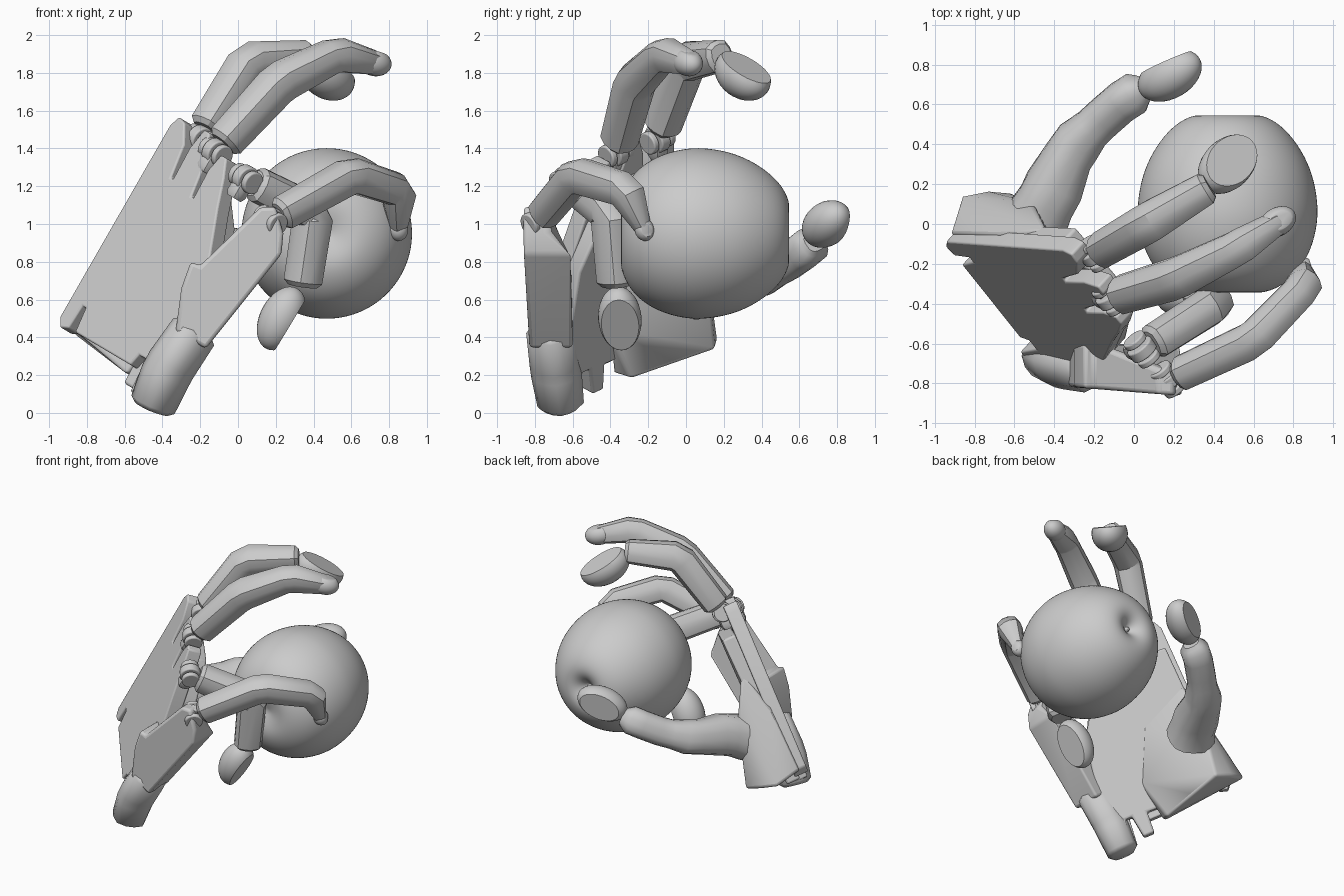
import bpy, bmesh, math
from mathutils import Vector, Matrix

if "Cube" in bpy.data.objects:
    bpy.data.objects.remove(bpy.data.objects["Cube"])

grey = bpy.data.materials.new("plain grey")
grey.use_nodes = True
grey.diffuse_color = (0.6, 0.6, 0.6, 1)
grey.node_tree.nodes["Principled BSDF"].inputs["Base Color"].default_value = (0.6, 0.6, 0.6, 1)

# Hand frame: along the palm, across towards the little finger, out of the palm
ALONG = Vector((0.51, 0, 0.86)).normalized()
ACROSS = Vector((0.58, -0.73, -0.35))
ACROSS = (ACROSS - ACROSS.dot(ALONG) * ALONG).normalized()
OUT = ALONG.cross(ACROSS)
ORIGIN = Vector((-0.9, 0.03, 0.45))


def hand(a, b, c):
    return ORIGIN + a * ALONG + b * ACROSS + c * OUT


def finish(name, bm, bevel=0, angle=35):
    bmesh.ops.recalc_face_normals(bm, faces=bm.faces)
    mesh = bpy.data.meshes.new(name)
    bm.to_mesh(mesh)
    bm.free()
    mesh.materials.append(grey)
    obj = bpy.data.objects.new(name, mesh)
    bpy.context.collection.objects.link(obj)
    if bevel:
        mod = obj.modifiers.new("round", "BEVEL")
        mod.width, mod.segments = bevel, 3
    bpy.ops.object.select_all(action="DESELECT")
    obj.select_set(True)
    bpy.context.view_layer.objects.active = obj
    bpy.ops.object.shade_smooth_by_angle(angle=math.radians(angle))
    return obj


def slab(name, outline, low, high, place, bevel):
    bm = bmesh.new()
    rings = [[bm.verts.new(place(p, q, d)) for p, q in outline] for d in (low, high)]
    for ring in rings:
        bm.faces.new(ring)
    for i in range(len(outline)):
        j = (i + 1) % len(outline)
        bm.faces.new((rings[0][i], rings[0][j], rings[1][j], rings[1][i]))
    return finish(name, bm, bevel)


def tube(name, points, radii, cut=0.035, sides=12, flat=0.95, angle=28):
    # Rounded-square tube with chamfered ends and bends
    pts = [Vector(p) for p in points]
    path = [(pts[0], radii[0] * 0.75)]
    for i, (p, r) in enumerate(zip(pts, radii)):
        for other in (i - 1, i + 1):
            if 0 <= other < len(pts):
                d = (pts[other] - p).normalized()
                path.append((p + d * (cut if 0 < i < len(pts) - 1 else 0.025), r))
    path.append((pts[-1], radii[-1] * 0.75))
    bm = bmesh.new()
    rings = []
    for i, (p, r) in enumerate(path):
        t = (path[min(i + 1, len(path) - 1)][0] - path[max(i - 1, 0)][0]).normalized()
        side = (ACROSS - ACROSS.dot(t) * t).normalized()
        up = t.cross(side)
        ring = []
        for k in range(sides):
            w = math.tau * (k + 0.5) / sides
            c, s = math.cos(w), math.sin(w)
            f = r / (c ** 4 + s ** 4) ** 0.15
            ring.append(bm.verts.new(p + side * c * f * flat + up * s * f))
        rings.append(ring)
    for a, b in zip(rings, rings[1:]):
        for k in range(sides):
            j = (k + 1) % sides
            bm.faces.new((a[k], a[j], b[j], b[k]))
    bm.faces.new(rings[0])
    bm.faces.new(rings[-1])
    return finish(name, bm, angle=angle)


def fingertip(name, centre, direction, nail, length, width, cut):
    # Egg-shaped pad sliced flat on the nail side
    z = Vector(direction).normalized()
    x = Vector(nail)
    x = (x - x.dot(z) * z).normalized()
    frame = Matrix((x, z.cross(x), z)).transposed().to_4x4()
    bm = bmesh.new()
    bmesh.ops.create_uvsphere(bm, u_segments=28, v_segments=18, radius=1)
    for v in bm.verts:
        v.co = (v.co.x * width, v.co.y * width, v.co.z * length)
    bmesh.ops.bisect_plane(bm, geom=bm.verts[:] + bm.edges[:] + bm.faces[:],
                           plane_co=(width * cut, 0, 0), plane_no=(1, 0, 0.08), clear_outer=True)
    bmesh.ops.holes_fill(bm, edges=[e for e in bm.edges if e.is_boundary])
    bm.transform(Matrix.Translation(centre) @ frame)
    return finish(name, bm)


def cylinder(name, centre, axis, radius, depth):
    bm = bmesh.new()
    bmesh.ops.create_cone(bm, cap_ends=True, segments=24, radius1=radius, radius2=radius, depth=depth)
    turn = Vector(axis).to_track_quat("Z", "Y").to_matrix().to_4x4()
    bm.transform(Matrix.Translation(centre) @ turn)
    return finish(name, bm, 0.008)


def hull(name, points, bevel):
    bm = bmesh.new()
    for p in points:
        bm.verts.new(p)
    bmesh.ops.convex_hull(bm, input=bm.verts)
    bmesh.ops.delete(bm, geom=[v for v in bm.verts if not v.link_faces], context="VERTS")
    return finish(name, bm, bevel, 60)


# Back plate with knuckle tabs, slits and wrist notches
slab("back_plate", [
    (0.03, 0.04), (1.2, 0.06), (1.26, 0.09), (1.25, 0.15), (1.15, 0.23), (0.96, 0.265), (0.96, 0.285),
    (1.15, 0.28), (1.27, 0.31), (1.27, 0.36), (1.12, 0.44), (0.93, 0.475), (0.93, 0.495),
    (1.1, 0.49), (1.2, 0.52), (1.2, 0.57), (1.1, 0.63), (0.95, 0.7), (0.69, 0.84), (0.3, 0.93),
    (-0.06, 0.93), (-0.12, 0.88), (-0.12, 0.8), (0.07, 0.78), (0.07, 0.72), (0.0, 0.7),
    (0.0, 0.2), (0.14, 0.18), (0.14, 0.15), (0.0, 0.14), (-0.02, 0.08)],
    -0.16, -0.06, lambda a, b, c: hand(a, b, c + 0.03 - 0.035 * a), 0.012)

# Inner palm sheet
slab("palm_sheet", [
    (0.0, 0.06), (1.05, 0.09), (1.08, 0.5), (0.9, 0.7), (0.69, 0.84), (0.3, 0.92),
    (-0.13, 0.92), (-0.13, 0.83), (0.06, 0.81), (0.06, 0.76), (-0.1, 0.74),
    (-0.1, 0.66), (0.05, 0.65), (0.02, 0.1)],
    -0.07, 0.03, hand, 0.015)

# Thumb mound
hull("thumb_mound", [hand(*p) for p in (
    (0.02, 0.03, -0.08), (-0.01, -0.05, 0.11), (0.02, 0.02, 0.22), (0.05, 0.12, 0.31),
    (0.02, 0.33, 0.21), (-0.05, 0.54, 0.11), (-0.05, 0.57, 0.0), (0.5, 0.04, -0.08),
    (0.5, 0.05, 0.17), (0.45, 0.25, 0.16), (0.8, 0.09, 0.0), (0.6, 0.45, 0.02),
    (0.25, 0.62, 0.02))], 0.045)

# Rounded outer wrist edge and little-finger shell
tube("outer_wrist_edge", [(-0.46, -0.66, 0.02), (-0.37, -0.69, 0.23), (-0.22, -0.72, 0.45)],
     [0.115, 0.125, 0.12], angle=50)
slab("little_finger_shell", [
    (-0.33, 0.43), (-0.17, 0.34), (0.23, 0.84), (0.24, 0.95), (0.2, 1.09), (0.12, 1.09),
    (-0.2, 0.78), (-0.25, 0.8), (-0.3, 0.66)],
    -0.86, -0.6, lambda p, q, d: Vector((p, d + 0.08 * max(0, 0.2 - p) * (d < -0.7)
                                         - 0.13 * (d > -0.7 and q > 0.9), q)), 0.02)

# Fingers: path from knuckle to last joint, then the sliced tip
fingers = {
    "index": ([(-0.2, -0.15, 1.45), (0.06, 0.0, 1.86), (0.38, 0.19, 1.89)], (0.096, 0.104, 0.085),
              (0.47, 0.3, 1.79), (0.17, 0.17, -0.12), (0.35, 0.3, 0.9), 0.18, 0.125, 0.4),
    "middle": ([(-0.12, -0.37, 1.38), (0.22, -0.27, 1.75), (0.52, -0.12, 1.9), (0.74, 0.02, 1.85)],
               (0.095, 0.104, 0.09, 0.064), (0.72, 0.01, 1.855), (0.22, 0.13, -0.05),
               (0.2, 0.1, 0.9), 0.1, 0.072, 0.8),
    "ring": ([(0.04, -0.63, 1.24), (0.4, -0.4, 1.06), (0.34, -0.37, 0.67)], (0.095, 0.1, 0.095),
             (0.23, -0.35, 0.5), (-0.11, 0.02, -0.22), (0.9, 0, -0.4), 0.18, 0.115, 0.5),
    "little": ([(0.17, -0.78, 1.02), (0.6, -0.58, 1.26), (0.85, -0.32, 1.18), (0.85, -0.22, 0.96)],
               (0.088, 0.094, 0.088, 0.045), (0.85, -0.22, 0.97), (0, 0.05, -0.2),
               (0.9, 0.3, 0), 0.06, 0.052, 0.8),
}
for finger, (path, radii, centre, direction, nail, length, width, cut) in fingers.items():
    start = Vector(path[0])
    step = (Vector(path[1]) - start).normalized()
    tube(finger + "_finger", [start + step * 0.06] + path[1:], radii)
    fingertip(finger + "_tip", Vector(centre), direction, nail, length, width, cut)
    cylinder(finger + "_hinge", start, ACROSS, 0.072, 0.06)
    for s in (-1, 1):
        cylinder(finger + "_hinge_cheek", start + s * 0.06 * ACROSS, ACROSS, 0.062, 0.035)
    tube(finger + "_hinge_link", [start - ALONG * 0.12, start], [0.05, 0.05])

# Thumb
tube("thumb", [(-0.5, 0.0, 0.64), (-0.42, 0.15, 0.7), (-0.31, 0.38, 0.73), (-0.18, 0.51, 0.78),
               (-0.03, 0.64, 0.87), (0.06, 0.68, 0.91)],
     (0.16, 0.145, 0.12, 0.1, 0.1, 0.075), 0.045, 16, 1, 50)
fingertip("thumb_tip", Vector((0.18, 0.745, 1.0)), (0.28, 0.16, 0.13), (-0.4, 0.85, -0.1),
          0.18, 0.115, 0.6)

# Apple, turned about its core, with a hollow and a stub of stem
profile = [(0, -0.31), (0.06, -0.33), (0.16, -0.355), (0.27, -0.315), (0.36, -0.24), (0.425, -0.12),
           (0.452, 0.0), (0.455, 0.09), (0.44, 0.2), (0.405, 0.31), (0.34, 0.42), (0.26, 0.505),
           (0.17, 0.55), (0.1, 0.545), (0.05, 0.51), (0.015, 0.47), (0.015, 0.5), (0, 0.5)]
bm = bmesh.new()
line = [bm.verts.new((0.47 + r, y, 0.95)) for r, y in profile]
edges = [bm.edges.new(pair) for pair in zip(line, line[1:])]
bmesh.ops.spin(bm, geom=line + edges, cent=(0.47, 0, 0.95), axis=(0, 1, 0),
               angle=math.tau, steps=40)
bmesh.ops.remove_doubles(bm, verts=bm.verts, dist=0.0005)
apple = finish("apple", bm, angle=180)
apple.modifiers.new("smooth", "SUBSURF").levels = 2
